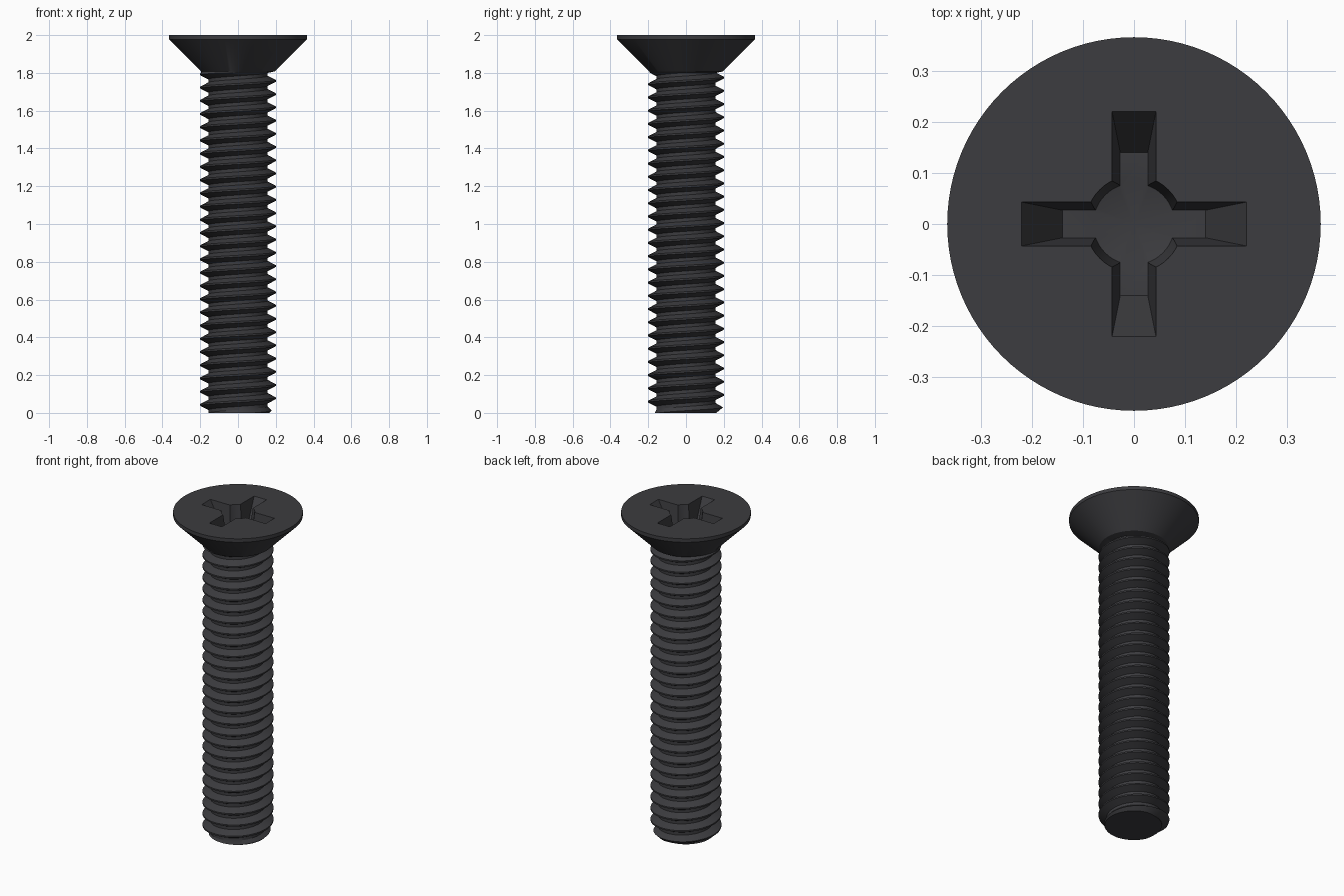
import bpy, bmesh, math

if "Cube" in bpy.data.objects:
    bpy.data.objects.remove(bpy.data.objects["Cube"])

PITCH, CREST, ROOT = 0.07, 0.2, 0.157
CREST_HALF, ROOT_EDGE = 0.0044, 0.0262   # distances from crest centre
THREAD_TOP, PHASE, SIDES = 1.8, 0.0075, 96


def thread_radius(z, shift):
    d = abs(((z - shift) / PITCH + 0.5) % 1 - 0.5) * PITCH
    f = min(max((d - CREST_HALF) / (ROOT_EDGE - CREST_HALF), 0), 1)
    return min(CREST + (ROOT - CREST) * f, 0.165 + z)   # chamfered tip


def finish(bm, name):
    bmesh.ops.remove_doubles(bm, verts=bm.verts, dist=1e-5)
    edges = [e for e in bm.edges if e.is_boundary]
    if edges:
        bmesh.ops.holes_fill(bm, edges=edges, sides=0)
    bmesh.ops.recalc_face_normals(bm, faces=bm.faces)
    mesh = bpy.data.meshes.new(name)
    bm.to_mesh(mesh)
    bm.free()
    obj = bpy.data.objects.new(name, mesh)
    bpy.context.collection.objects.link(obj)
    return obj


def skin(columns, name):
    bm = bmesh.new()
    cols = [[bm.verts.new(p) for p in c] for c in columns]
    for a, b in zip(cols, cols[1:]):
        for i in range(len(a) - 1):
            bm.faces.new((a[i], b[i], b[i + 1], a[i + 1]))
    return finish(bm, name)


def polar(r, t, z):
    return (r * math.cos(t), r * math.sin(t), z)


# Threaded shank and countersunk head as one closed skin
head_profile = [(0.196, 1.808), (0.366, 1.978), (0.366, 2.0)]
columns = []
for s in range(SIDES + 1):
    t = 2 * math.pi * s / SIDES
    shift = PHASE + PITCH * s / SIDES
    col = []
    for k in range(-3, 29):
        for off in (-CREST_HALF, CREST_HALF, ROOT_EDGE, PITCH - ROOT_EDGE):
            z = min(max(shift + k * PITCH + off, 0), THREAD_TOP)
            col.append(polar(thread_radius(z, shift), t, z))
    col += [polar(r, t, z) for r, z in head_profile]
    columns.append(col)
screw = skin(columns, "screw_body")


# Tapered cutters for the cross recess
def arm_cutter(name, along_y):
    bm = bmesh.new()
    geom = bmesh.ops.create_cube(bm, size=2)["verts"]
    for v in geom:
        top = v.co.z > 0
        x = v.co.x * (0.30 if top else 0.14)
        y = v.co.y * (0.059 if top else 0.027)
        v.co = (y, x, 0) if along_y else (x, y, 0)
        v.co.z = 2.13 if top else 1.87
    return finish(bm, name)


centre_profile = [(0, 1.85), (0.08, 1.87), (0.095, 2.0), (0.101, 2.05)]
centre = skin([[polar(r, 2 * math.pi * s / 48, z) for r, z in centre_profile]
               for s in range(49)], "recess_centre_cutter")
cutters = [arm_cutter("recess_x_cutter", False),
           arm_cutter("recess_y_cutter", True), centre]

bpy.context.view_layer.objects.active = screw
screw.select_set(True)
for c in cutters:
    c.hide_render = True
    mod = screw.modifiers.new("recess", "BOOLEAN")
    mod.operation, mod.solver, mod.object = "DIFFERENCE", "EXACT", c
    bpy.ops.object.modifier_apply(modifier=mod.name)
for c in cutters:
    bpy.data.objects.remove(c)

# Dark finish, smooth around the axis with crisp edges
mat = bpy.data.materials.new("dark_steel")
mat.diffuse_color = (0.045, 0.045, 0.05, 1)
mat.use_nodes = True
mat.node_tree.nodes["Principled BSDF"].inputs["Base Color"].default_value = mat.diffuse_color
screw.data.materials.clear()
screw.data.materials.append(mat)
bpy.ops.object.shade_smooth_by_angle(angle=math.radians(25))
